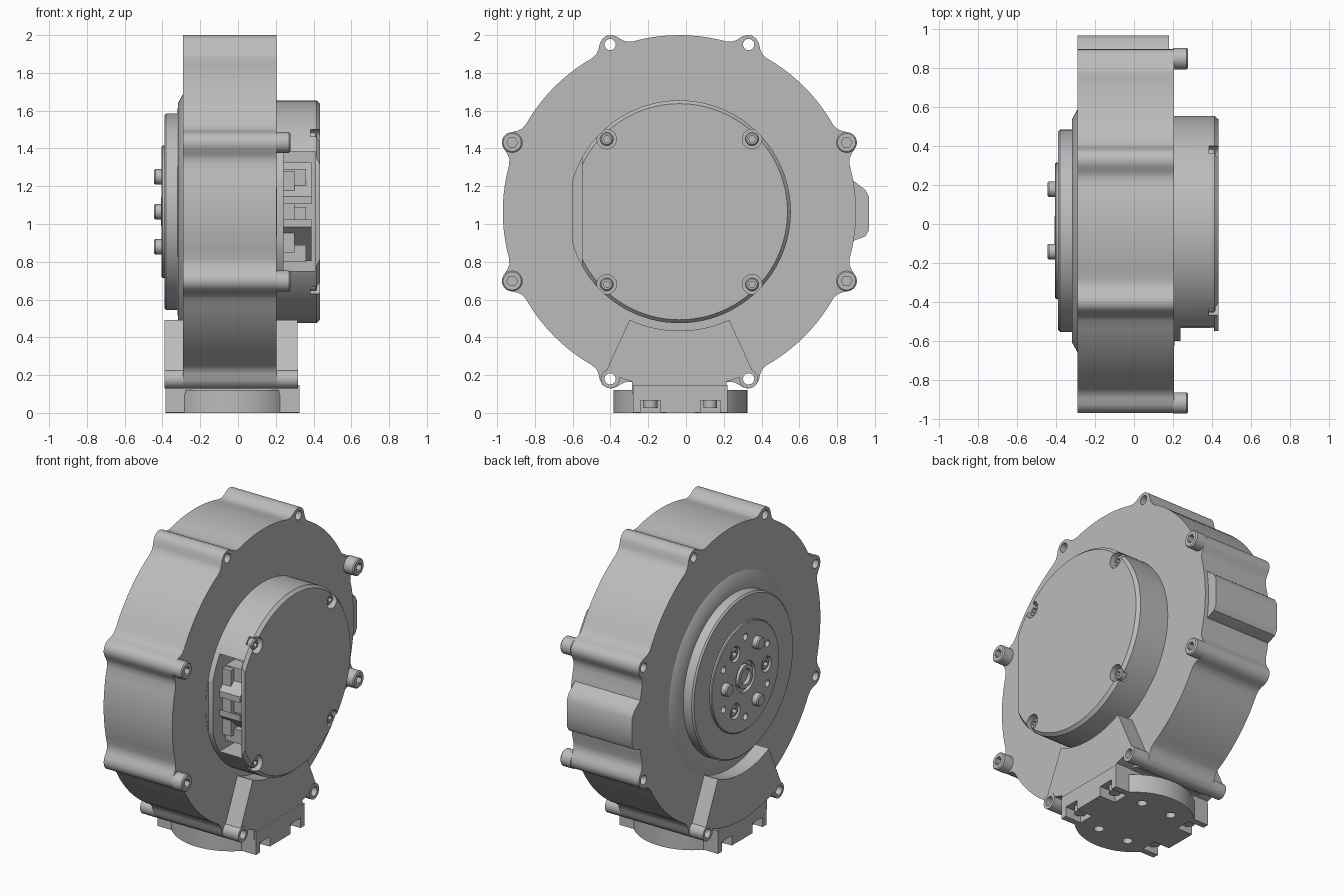
import bpy, bmesh
from math import sin, cos, pi, radians
from mathutils import Vector

old = bpy.data.objects.get("Cube")
if old:
    bpy.data.objects.remove(old, do_unlink=True)

CY, CZ = -0.035, 1.065      # main axis, parallel to x
R = 0.935                   # housing radius

grey = bpy.data.materials.new("satin grey")
grey.use_nodes = True
grey.diffuse_color = (0.5, 0.5, 0.5, 1)
grey.node_tree.nodes["Principled BSDF"].inputs["Base Color"].default_value = (0.5, 0.5, 0.5, 1)
parts = []


def finish(name, bm):
    bmesh.ops.recalc_face_normals(bm, faces=bm.faces)
    mesh = bpy.data.meshes.new(name)
    bm.to_mesh(mesh)
    bm.free()
    mesh.materials.append(grey)
    ob = bpy.data.objects.new(name, mesh)
    bpy.context.collection.objects.link(ob)
    parts.append(ob)
    return ob


def loft(name, rings):
    """Skin a stack of closed point rings and cap both ends."""
    bm = bmesh.new()
    vs = [[bm.verts.new(p) for p in ring] for ring in rings]
    for a, b in zip(vs, vs[1:]):
        for i in range(len(a)):
            bm.faces.new((a[i - 1], a[i], b[i], b[i - 1]))
    bm.faces.new(vs[0])
    bm.faces.new(vs[-1])
    return finish(name, bm)


def prism(name, outline, x0, x1):
    """Extrude an outline given around the main axis along x."""
    return loft(name, [[(x, CY + y, CZ + z) for y, z in outline] for x in (x0, x1)])


def polar(r, a):
    return r * cos(a), r * sin(a)


def lathe(name, profile, at=(0, 0), segs=32):
    """Turn (x, radius) pairs about an axis parallel to x."""
    return loft(name, [[(x, CY + at[0] + r * cos(2 * pi * i / segs),
                         CZ + at[1] + r * sin(2 * pi * i / segs)) for i in range(segs)]
                       for x, r in profile])


def rod(name, r, x0, x1, at=(0, 0), segs=24):
    return lathe(name, [(x0, r), (x1, r)], at, segs)


def upright(name, r, x, y, z0, z1, segs=24):
    return loft(name, [[(x + r * cos(2 * pi * i / segs), y + r * sin(2 * pi * i / segs), z)
                        for i in range(segs)] for z in (z0, z1)])


def box(name, x0, x1, y0, y1, z0, z1):
    return loft(name, [[(x0, y0, z), (x1, y0, z), (x1, y1, z), (x0, y1, z)] for z in (z0, z1)])


def cut(ob, cutters):
    for c in cutters:
        m = ob.modifiers.new("cut", "BOOLEAN")
        m.operation, m.solver, m.object = "DIFFERENCE", "EXACT", c
    bpy.context.view_layer.update()
    dg = bpy.context.evaluated_depsgraph_get()
    mesh = bpy.data.meshes.new_from_object(ob.evaluated_get(dg))
    ob.modifiers.clear()
    ob.data = mesh
    for c in cutters:
        parts.remove(c)
        bpy.data.objects.remove(c, do_unlink=True)


# Main housing: round drum with eight filleted lugs
half = [(-0.115, 0), (-0.085, 0.008), (-0.064, 0.026), (-0.046, 0.05), (-0.025, 0.067)]
lug = half + [(0, 0.073)] + [(-t, d) for t, d in reversed(half)]
lug_angles = [radians(22.5 + 45 * k) for k in range(8)]
outline = []
for a in lug_angles:
    outline += [polar(R + d, a + t / R) for t, d in lug]
    outline += [polar(R, a + radians(7.2 + 30.6 * i / 10)) for i in range(1, 10)]
housing = prism("housing", outline, -0.29, 0.205)
lug_at = [polar(0.958, a) for a in lug_angles]
cut(housing, [rod("hole", 0.03, -0.5, 0.5, p, 16) for p in lug_at])

# Side bulge on the back rim
prism("rim_bulge", [(0.8, 0.2), (0.92, 0.165), (0.985, 0.115), (1.005, 0.075), (1.005, -0.095),
                    (0.985, -0.13), (0.92, -0.155), (0.8, -0.16)], -0.29, 0.18)


# Socket head bolts
def bolt(name, r, x0, x1, at):
    d = 1 if x1 > x0 else -1
    head = lathe(name, [(x0, r), (x1 - d * 0.007, r), (x1, r - 0.007)], at, 24)
    cut(head, [rod("socket", r * 0.52, x1 - d * 0.035, x1 + d * 0.05, at, 6)])


for p in lug_at:
    if abs(p[0]) > 0.6:
        bolt("lug_bolt", 0.055, 0.2, 0.277, p)

# Rear cover with side opening, flat lid edge and screw pockets
cover = lathe("cover", [(0.19, 0.59), (0.415, 0.59), (0.435, 0.572)], segs=96)
corner = [polar(0.544, radians(45 + 90 * k)) for k in range(4)]
pockets = [rod("pocket", 0.052, 0.385, 0.5, p) for p in corner]
pockets += [box("pocket", 0.24, 0.41, -1, -0.3, 0.75, 1.385),
            box("pocket", 0.405, 0.5, -1, -0.55, 0.7, 1.43),
            box("pocket", 0.207, 0.3, -1, -0.602, 0.7, 1.43)]
cut(cover, pockets)
for p in corner:
    bolt("cover_screw", 0.035, 0.38, 0.418, p)

# Ribs and connectors inside the opening
box("inner_board", 0.24, 0.3, -0.5, -0.29, 0.85, 1.28)
for z in (0.8, 1.0, 1.2):
    box("connector", 0.24, 0.36, -0.47, -0.35, z, z + 0.09)
for s in (-1, 1):
    prism("inner_rib", [(-0.5, s * 0.04), (-0.5, s * 0.08), (-0.3, s * 0.26), (-0.3, s * 0.2)], 0.24, 0.39)

# Output hub
hub = lathe("output_hub", [(-0.28, 0.63), (-0.29, 0.625), (-0.318, 0.575), (-0.32, 0.52), (-0.38, 0.52),
                           (-0.39, 0.51), (-0.39, 0.35), (-0.4, 0.35), (-0.405, 0.345)], segs=96)
ring3 = [polar(0.214, radians(120 * k)) for k in range(3)]
screw3 = [polar(0.214, radians(60 + 120 * k)) for k in range(3)]
cutters = [rod("hole", 0.022, -0.5, -0.36, polar(0.26, radians(30 + 60 * k)), 16) for k in range(6)]
cutters += [rod("hole", 0.05, -0.5, -0.375, p) for p in screw3]
cutters += [rod("hole", 0.1, -0.5, -0.385)]
cut(hub, cutters)
for p in ring3:
    lathe("drive_pin", [(-0.38, 0.04), (-0.438, 0.04), (-0.445, 0.034)], p, 24)
for p in screw3:
    bolt("hub_screw", 0.04, -0.37, -0.4, p)
collar = rod("centre_collar", 0.075, -0.38, -0.408, segs=32)
cut(collar, [rod("hole", 0.05, -0.5, -0.385, segs=32)])

# Bracket: sector clamp around the bottom of the housing
w = radians(24.7)
arc = [-pi / 2 - w + 2 * w * i / 24 for i in range(25)]
bracket = prism("bracket", [polar(0.63, a) for a in arc] + [polar(0.933, a) for a in reversed(arc)],
                -0.39, 0.315)
low = [p for p in lug_at if p[1] < -0.8]
cut(bracket, [rod("hole", 0.03, -0.6, 0.6, p, 16) for p in low])
for p in low:
    ear = rod("bracket_lug", 0.05, -0.39, 0.318, p)
    cut(ear, [rod("hole", 0.03, -0.6, 0.6, p, 16)])
box("bracket_web", -0.385, 0.315, CY - 0.25, CY + 0.25, 0.1, 0.19)

# Foot: round base with a squared block, bolt notches and mounting holes
F = -0.03


def foot_cutters():
    out = []
    for sx in (-1, 1):
        for sy in (-1, 1):
            xs = sorted((F + sx * 0.24, F + sx * 0.5))
            y = F + sy * 0.158
            out.append(box("notch", xs[0], xs[1], y - 0.052, y + 0.052, -0.1, 0.065))
            out.append(upright("hole", 0.03, F + sx * 0.11, y + sy * 0.04, -0.1, 0.05, 16))
    return out


base = upright("foot_disc", 0.355, F, F, 0, 0.12, 64)
cut(base, foot_cutters())
block = box("foot_block", F - 0.355, F + 0.355, F - 0.25, F + 0.25, 0.001, 0.148)
cut(block, foot_cutters())
for sx in (-1, 1):
    for sy in (-1, 1):
        upright("foot_bolt", 0.036, F + sx * 0.285, F + sy * 0.158, 0.025, 0.08)

# Smooth round walls, crisp edges
bpy.ops.object.select_all(action="DESELECT")
for ob in parts:
    ob.select_set(True)
bpy.context.view_layer.objects.active = housing
bpy.ops.object.shade_smooth_by_angle(angle=radians(30))
